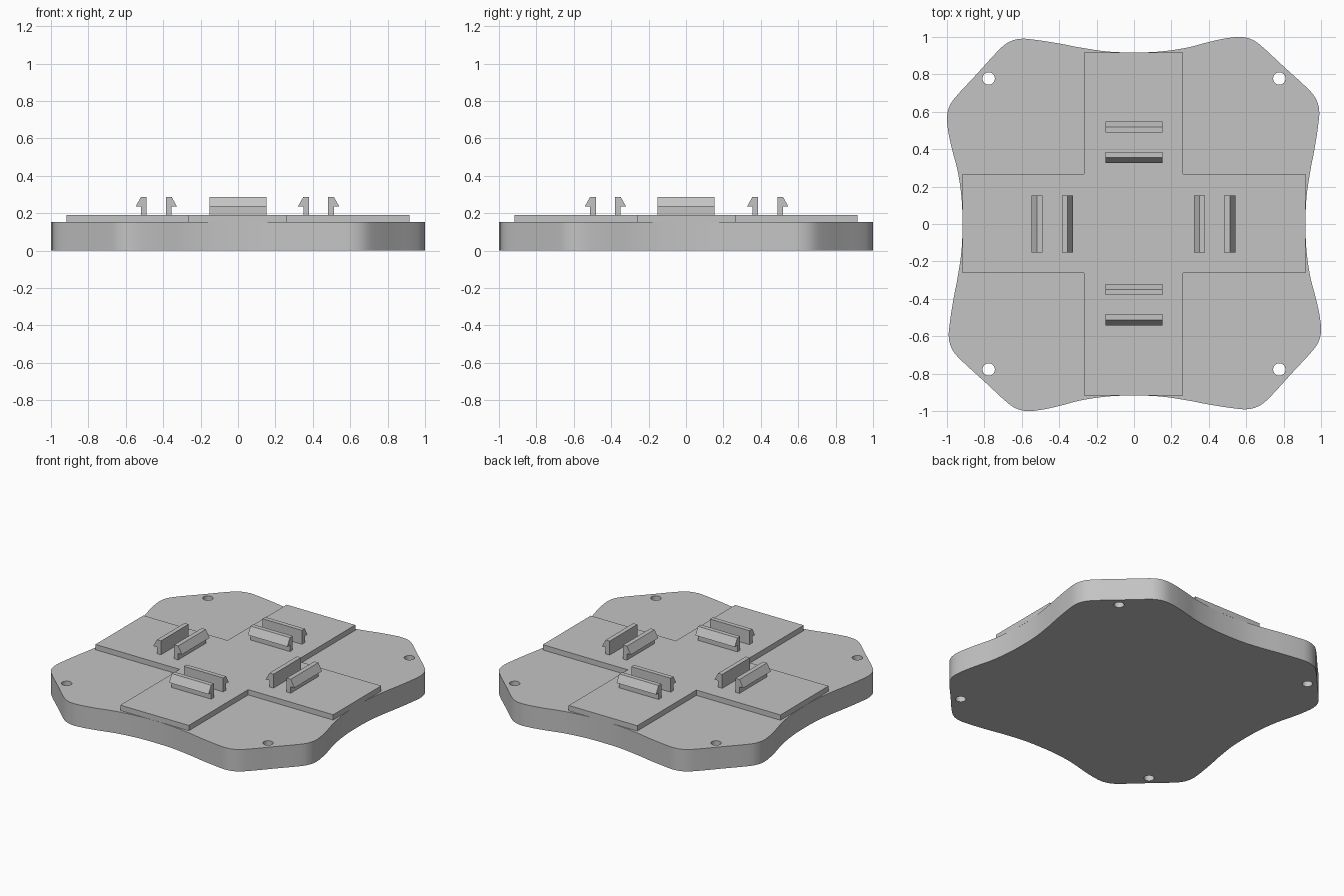
import bpy
import bmesh
import math

if "Cube" in bpy.data.objects:
    bpy.data.objects.remove(bpy.data.objects["Cube"])

BASE_TOP, CROSS_TOP, CLIP_TOP = 0.153, 0.19, 0.287

grey = bpy.data.materials.new("plain grey")
grey.diffuse_color = (0.55, 0.55, 0.55, 1)
grey.use_nodes = True
grey.node_tree.nodes["Principled BSDF"].inputs["Base Color"].default_value = grey.diffuse_color


def extrude(name, points, z0, z1):
    """Closed outline in x, y raised from z0 to z1."""
    bm = bmesh.new()
    face = bm.faces.new([bm.verts.new((x, y, z0)) for x, y in points])
    top = bmesh.ops.extrude_face_region(bm, geom=[face])["geom"]
    for v in top:
        if isinstance(v, bmesh.types.BMVert):
            v.co.z = z1
    bmesh.ops.recalc_face_normals(bm, faces=bm.faces)
    mesh = bpy.data.meshes.new(name)
    bm.to_mesh(mesh)
    bm.free()
    mesh.materials.append(grey)
    obj = bpy.data.objects.new(name, mesh)
    bpy.context.collection.objects.link(obj)
    return obj


def smooth_loop(points, steps):
    """Closed Catmull-Rom curve through the points."""
    out, n = [], len(points)
    for i in range(n):
        a, b, c, d = (points[(i + k) % n] for k in (-1, 0, 1, 2))
        for s in range(steps):
            t = s / steps
            out.append(tuple(0.5 * (2 * q + (r - p) * t + (2 * p - 5 * q + 4 * r - u) * t * t
                                    + (3 * q - p - 3 * r + u) * t ** 3)
                             for p, q, r, u in zip(a, b, c, d)))
    return out


# Base plate: one quarter of the outline, turned four times
quarter = [(0, 0.917), (0.14, 0.922), (0.28, 0.942), (0.40, 0.973), (0.50, 0.994),
           (0.575, 1.0), (0.635, 0.984), (0.69, 0.944), (0.80, 0.842), (0.91, 0.742),
           (0.968, 0.678), (0.99, 0.61), (0.985, 0.53), (0.965, 0.40),
           (0.942, 0.28), (0.922, 0.14)]
outline = []
for turn in range(4):
    for x, y in quarter:
        for _ in range(turn):
            x, y = y, -x
        outline.append((x, y))
base = extrude("base_plate", smooth_loop(outline, 4), 0, BASE_TOP)

# Corner screw holes
for i, (sx, sy) in enumerate([(1, 1), (-1, 1), (-1, -1), (1, -1)]):
    ring = [(sx * 0.777 + 0.033 * math.cos(a), sy * 0.778 + 0.033 * math.sin(a))
            for a in (math.tau * k / 32 for k in range(32))]
    cutter = extrude(f"hole_cutter_{i}", ring, -0.1, 0.3)
    cutter.hide_render = True
    cutter.hide_set(True)
    cut = base.modifiers.new("screw_hole", "BOOLEAN")
    cut.operation = "DIFFERENCE"
    cut.solver = "EXACT"
    cut.object = cutter

bpy.context.view_layer.objects.active = base
base.select_set(True)
for mod in list(base.modifiers):
    bpy.ops.object.modifier_apply(modifier=mod.name)
bpy.ops.object.shade_smooth_by_angle(angle=math.radians(30))
for obj in [o for o in bpy.data.objects if o.name.startswith("hole_cutter")]:
    bpy.data.objects.remove(obj)

# Raised cross on top of the base
x0, x1, y0, y1 = -0.267, 0.262, -0.262, 0.267
e0, e1 = -0.916, 0.918
extrude("raised_cross",
        [(x0, e0), (x1, e0), (x1, y0), (e1, y0), (e1, y1), (x1, y1),
         (x1, e1), (x0, e1), (x0, y1), (e0, y1), (e0, y0), (x0, y0)],
        BASE_TOP - 0.004, CROSS_TOP)

# Snap clips: barbed profile (offset from pair centre, height), in facing pairs
barb = [(0.051, CROSS_TOP - 0.01), (0.082, CROSS_TOP - 0.01), (0.082, 0.235),
        (0.111, 0.235), (0.082, CLIP_TOP), (0.051, CLIP_TOP)]


def clip(name, centre, side, along_x):
    obj = extrude(name, barb, -0.152, 0.152)
    for v in obj.data.vertices:
        d, h, length = v.co
        across = centre + side * d
        v.co = (across, length, h) if along_x else (length, across, h)
    bm = bmesh.new()
    bm.from_mesh(obj.data)
    bmesh.ops.recalc_face_normals(bm, faces=bm.faces)
    bm.to_mesh(obj.data)
    bm.free()


for label, centre, along_x in [("left", -0.437, True), ("right", 0.431, True),
                               ("front", -0.431, False), ("back", 0.437, False)]:
    clip(f"{label}_clip_outer", centre, math.copysign(1, centre), along_x)
    clip(f"{label}_clip_inner", centre, -math.copysign(1, centre), along_x)
